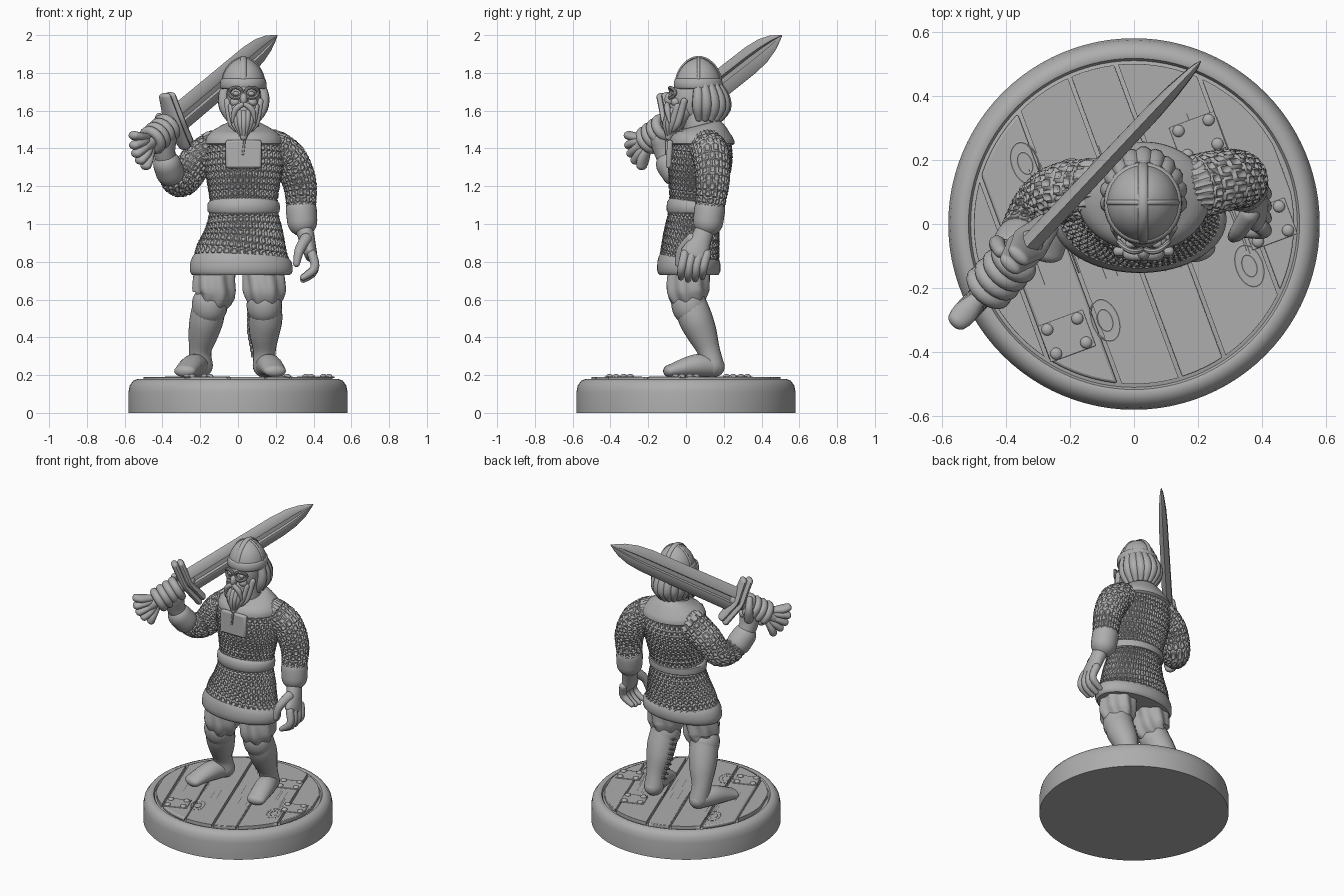
import bpy, bmesh, math, random
from mathutils import Vector

default_cube = bpy.data.objects.get("Cube")
if default_cube:
    bpy.data.objects.remove(default_cube, do_unlink=True)

grey = bpy.data.materials.new("plain_grey")
grey.use_nodes = True
grey.diffuse_color = (0.42, 0.42, 0.42, 1)
grey.node_tree.nodes["Principled BSDF"].inputs["Base Color"].default_value = grey.diffuse_color
X, Y, Z = Vector((1, 0, 0)), Vector((0, 1, 0)), Vector((0, 0, 1))
parts = []


def finish(name, bm):
    """Turn a bmesh into a named, coloured object."""
    bmesh.ops.recalc_face_normals(bm, faces=bm.faces[:])
    mesh = bpy.data.meshes.new(name)
    bm.to_mesh(mesh)
    bm.free()
    mesh.materials.append(grey)
    obj = bpy.data.objects.new(name, mesh)
    bpy.context.collection.objects.link(obj)
    parts.append(obj)
    return obj


def bevel(obj, width, segments=2):
    mod = obj.modifiers.new("soft_edges", "BEVEL")
    mod.width, mod.segments, mod.limit_method = width, segments, "ANGLE"


def ball(name, loc, scale, seg=24):
    bm = bmesh.new()
    bmesh.ops.create_uvsphere(bm, u_segments=seg, v_segments=seg // 2, radius=1)
    obj = finish(name, bm)
    obj.location, obj.scale = loc, scale
    return obj


def box(name, loc, size, rot=(0, 0, 0), edge=0.01):
    bm = bmesh.new()
    bmesh.ops.create_cube(bm, size=1)
    bmesh.ops.scale(bm, vec=size, verts=bm.verts[:])
    obj = finish(name, bm)
    obj.location, obj.rotation_euler = loc, rot
    bevel(obj, edge)
    return obj


def sample(pts, step, smooth):
    """Resample (x, y, z, rx, ry) points along a Catmull-Rom path."""
    if not smooth:
        return pts
    ext, out = [pts[0]] + pts + [pts[-1]], []
    for a, b, c, d in zip(ext, ext[1:], ext[2:], ext[3:]):
        n = max(2, int((Vector(c[:3]) - Vector(b[:3])).length / step))
        for k in range(n):
            t = k / n
            out.append([q + 0.5 * t * (r - p + t * (2 * p - 5 * q + 4 * r - s + t * (3 * (q - r) + s - p)))
                        for p, q, r, s in zip(a, b, c, d)])
    return out + [pts[-1]]


def link_height(u, v):
    """Relief of staggered chain links."""
    row = math.floor(v)
    a = 2 * ((u + 0.5 * (row % 2)) % 1) - 1
    b = 2 * (v - row) - 1
    return 0.011 * math.exp(-((math.hypot(a, b * 0.85) - 0.65) / 0.25) ** 2) - 0.004


def tube(name, pts, ref=X, seg=20, step=0.02, dome=True, shape=None, mail=False, folds=0, smooth=True):
    """Skin a path with elliptical (or shaped) rings; rx runs along ref."""
    pts = [list(p) if len(p) > 4 else [*p, p[3]] for p in pts]
    links = round(math.tau * max(p[3] for p in pts) / 0.042)
    if mail:
        seg, step = links * 8, 0.0055
    rows = sample(pts, step, smooth)
    shape = shape or [(math.cos(math.tau * i / seg), math.sin(math.tau * i / seg)) for i in range(seg)]
    centres = [Vector(r[:3]) for r in rows]
    rings = []
    for i, r in enumerate(rows):
        t = (centres[min(i + 1, len(rows) - 1)] - centres[max(i - 1, 0)]).normalized()
        rings.append((centres[i], t, r[3], r[4]))
    if dome:
        def cap(ring, sign):
            c, t, rx, ry = ring
            angles = [math.pi * k / 12 for k in range(1, 6)]
            return [(c + t * sign * min(rx, ry) * math.sin(g), t, rx * math.cos(g), ry * math.cos(g)) for g in angles]
        rings = cap(rings[0], -1)[::-1] + rings + cap(rings[-1], 1)
    bm, loops, arc = bmesh.new(), [], 0
    for i, (c, t, rx, ry) in enumerate(rings):
        side = (ref - t * ref.dot(t)).normalized()
        other = t.cross(side)
        arc += (c - rings[i - 1][0]).length if i else 0
        loop = []
        for k, (a, b) in enumerate(shape):
            h = link_height(links * k / seg, arc / 0.034) if mail else 0
            if folds:
                h = rx * 0.08 * math.cos(folds * math.tau * k / seg + arc * 14)
            loop.append(bm.verts.new(c + side * a * (rx + h) + other * b * (ry + h)))
        loops.append(loop)
    for lo, hi in zip(loops, loops[1:]):
        for k in range(len(lo)):
            bm.faces.new((lo[k - 1], lo[k], hi[k], hi[k - 1]))
    bm.faces.new(loops[0])
    bm.faces.new(loops[-1])
    return finish(name, bm)


# Round base, turned from a profile
profile = [(0, 0), (.58, 0), (.58, .11), (.573, .145), (.555, .17), (.53, .18), (.517, .176), (.51, .163), (.49, .168), (0, .168)]
bm = bmesh.new()
rim = [bm.verts.new((r, 0, z)) for r, z in profile]
edges = [bm.edges.new(pair) for pair in zip(rim, rim[1:])]
bmesh.ops.spin(bm, geom=rim + edges, cent=(0, 0, 0), axis=Z, angle=math.tau, steps=96)
bmesh.ops.remove_doubles(bm, verts=bm.verts[:], dist=0.0005)
finish("base", bm)

# Planks cut from one disc
along, across = Vector((.347, -.938, 0)), Vector((.938, .347, 0))
seams = [-.5, -.4, -.215, -.03, .12, .35, .5]
for i, (lo, hi) in enumerate(zip(seams, seams[1:])):
    bm = bmesh.new()
    bmesh.ops.create_circle(bm, cap_ends=True, segments=96, radius=0.5)
    for limit, inner in ((lo + .006, True), (hi - .006, False)):
        bmesh.ops.bisect_plane(bm, geom=bm.verts[:] + bm.edges[:] + bm.faces[:], plane_co=across * limit,
                               plane_no=across, clear_inner=inner, clear_outer=not inner)
    top = bmesh.ops.extrude_face_region(bm, geom=bm.faces[:])["geom"]
    bmesh.ops.translate(bm, vec=Z * 0.025, verts=[v for v in top if isinstance(v, bmesh.types.BMVert)])
    plank = finish(f"plank_{i}", bm)
    plank.location.z = 0.164
    bevel(plank, 0.008)

# Iron plates, rivets, knots and grain on the planks
turn = math.atan2(across.y, across.x)
for x, y in ((-.21, -.35), (.2, .27), (.42, .0)):
    box("iron_plate", (x, y, .189), (.15, .12, .009), (0, 0, turn), 0.003)
    for a in (-.05, .05):
        for b in (-.04, .04):
            ball("rivet", Vector((x, y, .194)) + across * a + along * b, (.019, .019, .012), 12)
for x, y in ((-.34, .19), (-.09, -.3), (.36, -.13)):
    for size in (.022, .042):
        spot = [Vector((x, y, .188)) + across * size * math.cos(g) + along * size * 1.6 * math.sin(g)
                for g in [math.tau * k / 16 for k in range(17)]]
        tube("wood_knot", [(*p, .004) for p in spot], Z, seg=6)
random.seed(4)
for i in range(22):
    start = across * random.uniform(-.36, .36) + along * random.uniform(-.3, .1) + Z * .187
    tube("wood_grain", [(*start, .003), (*(start + along * random.uniform(.1, .2)), .003)], Z, seg=6, step=.1)

# Legs: baggy trousers, boots and feet
legs = {"left": ((.13, .14, .14, .145, .14, .14, .14), (.195, -.085)),
        "right": ((-.1, -.125, -.15, -.165, -.183, -.2, -.195), (-.28, -.085))}
for side, (xs, toe) in legs.items():
    hip, thigh, knee, calf, shin, ankle, heel = xs
    tube(f"{side}_trousers", [(hip, .03, .86, .1), (thigh, .01, .69, .108), (thigh, .01, .63, .105),
                              (knee, .02, .57, .075)], seg=48, folds=7)
    tube(f"{side}_boot", [(knee, .02, .585, .086), (calf, .05, .5, .09), (shin, .085, .42, .08),
                          (ankle, .12, .33, .06), (heel, .14, .25, .062)])
    tube(f"{side}_boot_cuff", [(knee, .015, .58, .094), (knee, .02, .56, .094)], dome=True)
    tube(f"{side}_foot", [(heel, .15, .245, .055), ((heel + toe[0]) / 2, .05, .25, .06, .065),
                          (*toe, .222, .033, .06)], Z)
for i in range(9):
    z = .3 + .03 * i
    y = .125 - .3 * (z - .3)
    tube("boot_lace", [(.075 - .02 * min(1, i / 4), y - .02, z, .007), (.075 - .02 * min(1, i / 4), y + .02, z + .02, .007)], seg=8)

# Mail shirt with hem, belt and collar
tube("mail_shirt", [(.017, .015, .76, .255, .155), (.02, .02, .84, .243, .152), (.03, .03, .95, .207, .143),
                    (.03, .045, 1.08, .175, .13), (.03, .06, 1.2, .186, .148), (.03, .075, 1.33, .21, .164),
                    (.028, .088, 1.43, .195, .15), (.03, .095, 1.49, .12, .1)], dome=False, mail=True)
tube("hem", [(.017, .015, .73, .258, .155), (.017, .015, .75, .272, .167), (.017, .015, .8, .268, .166),
             (.018, .017, .83, .25, .155)], seg=64, dome=False)
tube("belt", [(.03, .044, 1.055, .175, .13), (.03, .044, 1.065, .19, .146), (.03, .046, 1.11, .19, .146),
              (.03, .047, 1.12, .175, .13)], seg=64, dome=False)
tube("collar", [(.03, .085, 1.415, .195, .15), (.03, .085, 1.425, .208, .172), (.03, .085, 1.46, .2, .163),
                (.03, .085, 1.5, .155, .13), (.03, .08, 1.525, .1, .1)], seg=64, dome=False)
box("collar_tab", (.03, -.088, 1.37), (.19, .03, .15), (-.05, 0, 0), 0.012)
box("collar_slit", (.03, -.104, 1.405), (.012, .012, .08), (0, .12, 0), 0.003)
tube("neck", [(.03, .075, 1.48, .085), (.03, .055, 1.6, .075)])

# Head, face and beard
ball("head", (.03, .035, 1.665), (.092, .112, .135))
ball("nose", (.03, -.088, 1.66), (.02, .026, .034))
for s in (-1, 1):
    ball("eye", (.03 + s * .04, -.062, 1.69), (.018, .014, .013), 12)
    ring = [(.03 + s * (.042 + .034 * math.cos(g)), -.084 + .016 * math.cos(g) ** 2 + .012 * math.cos(g),
             1.695 + .028 * math.sin(g), .009) for g in [math.tau * k / 12 for k in range(13)]]
    tube("eye_guard", ring, Y, seg=8)
    ball("cheek", (.03 + s * .045, -.055, 1.645), (.028, .025, .024))
    tube("moustache", [(.03 + s * .01, -.1, 1.632, .014), (.03 + s * .045, -.098, 1.605, .017),
                       (.03 + s * .06, -.088, 1.54, .006)], Y, seg=10)
    ball("ear", (.03 + s * .1, .06, 1.66), (.018, .025, .036))
tube("beard_core", [(.03, -.02, 1.6, .085, .075), (.03, -.06, 1.53, .055, .05), (.03, -.09, 1.46, .018)])
for i in range(-4, 5):
    bend = .005 * i * i
    tube("beard_lock", [(.03 + .022 * i, -.09 + bend, 1.585 + .004 * i * i, .018),
                        (.03 + .016 * i, -.108 + bend * .8, 1.53, .018),
                        (.03 + .008 * i, -.098 + bend * .3, 1.45 + .01 * abs(i), .006)], Y, seg=10)
for i in range(11):
    g = math.pi * (i - .5) / 9
    c, s = math.cos(g), math.sin(g)
    tube("hair_lock", [(.03 + c * .095, .08 + s * .09, 1.74, .022), (.03 + c * .108, .085 + s * .12, 1.67, .03),
                       (.03 + c * .1, .085 + s * .125, 1.61, .03), (.03 + c * .08, .085 + s * .1, 1.56, .018)], Z.cross(Vector((c, s, 0))), seg=10)

# Helmet with band and crossing ridges
tube("helmet", [(.028, .065, 1.72, .116, .122), (.028, .066, 1.77, .111, .117), (.028, .067, 1.82, .091, .095),
                (.028, .068, 1.86, .054, .056), (.028, .068, 1.882, .012)], seg=48, dome=False)
tube("helmet_band", [(.028, .065, 1.716, .115, .12), (.028, .065, 1.724, .123, .129),
                     (.028, .065, 1.762, .12, .126), (.028, .065, 1.77, .11, .116)], seg=48, dome=False)
arc = [(math.cos(g), math.sin(g)) for g in [math.pi * k / 12 for k in range(13)]]
tube("helmet_ridge", [(.028, .067 + .117 * c, 1.76 + .122 * s ** 1.3, .016, .008) for c, s in arc], X, seg=10)
tube("helmet_side_ridge", [(.028 + .11 * c, .067, 1.76 + .12 * s ** 1.3, .008, .006) for c, s in arc], Y, seg=10)

# Left arm and open hand
tube("left_sleeve", [(.19, .115, 1.4, .095), (.27, .135, 1.34, .093), (.325, .14, 1.22, .085), (.335, .125, 1.08, .072)], Y, mail=True)
tube("left_cuff", [(.335, .125, 1.075, .082), (.34, .118, 1.015, .08)], Y, seg=32, step=.1)
tube("left_palm", [(.342, .11, 1.0, .05), (.365, .08, .92, .055, .042), (.385, .045, .84, .075, .034)], Y)
for i in range(4):
    y, drop = -.015 + .038 * i, .012 * abs(i - 1.4)
    tube("left_finger", [(.392, y + .01, .84, .025), (.408, y - .005, .78, .023),
                         (.39, y - .01, .73 + drop, .022), (.345, y - .012, .7 + drop, .016)], Y, seg=12)
tube("left_thumb", [(.36, .03, .92, .032), (.325, -.025, .86, .026), (.31, -.04, .79, .018)], Y, seg=12)

# Sword frame: distance back from the tip, blade width, blade thickness
tip = Vector((.208, .508, 1.998))
axis = Vector((.74, .79, .62)).normalized()
wide = (Z - axis * axis.z).normalized()
thick = axis.cross(wide)


def at(s, a=0, b=0):
    return tip - axis * s + wide * a + thick * b


half = [(1, 0), (.9, .3), (.42, .95), (.24, .95), (.16, .45)]
section = half + [(-a, b) for a, b in half[:0:-1]]
section += [(-a, -b) for a, b in section]
section = list(dict.fromkeys(section))
tube("blade", [(*at(s), w, h) for s, w, h in ((.93, .082, .032), (.26, .078, .027), (.16, .068, .023),
                                              (.08, .045, .016), (.03, .02, .01), (0, .002, .002))],
     wide, dome=False, shape=section, smooth=False)
for s, w in ((.89, .135), (.925, .15)):
    tube("guard", [(*at(s + .01 * math.cos(a * 3), w * a), .021, .06 - .02 * abs(a)) for a in (-1, -.5, 0, .5, 1)], axis, seg=16)
tube("grip", [(*at(.9), .042), (*at(1.18), .036)], wide)
for i in range(5):
    a = (i - 2) * .5
    tube("pommel_lobe", [(*at(1.14, a * .03), .022), (*at(1.2, a * .07), .025, .04),
                         (*at(1.255 - .03 * a * a, a * .092), .024, .034)], wide, seg=14)

# Right arm and the hand around the grip
bend = Vector((1, 0, -.6))
tube("right_sleeve", [(-.13, .11, 1.4, .09), (-.22, .1, 1.33, .088), (-.285, .065, 1.235, .08),
                      (-.33, .0, 1.23, .072), (-.365, -.06, 1.28, .06)], bend, mail=True)
tube("right_cuff", [(-.36, -.055, 1.275, .076), (-.375, -.085, 1.315, .074)], bend, seg=32)
tube("right_palm", [(-.375, -.085, 1.32, .055), (-.39, -.11, 1.38, .058), (*at(1.03, -.04), .065)], bend)
for i in range(4):
    s = .985 + .043 * i
    turnings = [math.radians(40 * k - 120) for k in range(9)]
    tube("right_finger", [(*at(s, .056 * math.cos(g), .056 * math.sin(g)), .026) for g in turnings], axis, seg=12)
tube("right_thumb", [(*at(1.02, -.06, -.05), .03), (*at(.98, .0, -.075), .026), (*at(.96, .055, -.05), .02)], axis, seg=12)

# Smooth shading with crisp edges
bpy.ops.object.select_all(action="DESELECT")
for obj in parts:
    obj.select_set(True)
bpy.context.view_layer.objects.active = parts[0]
bpy.ops.object.shade_smooth_by_angle(angle=math.radians(40))
